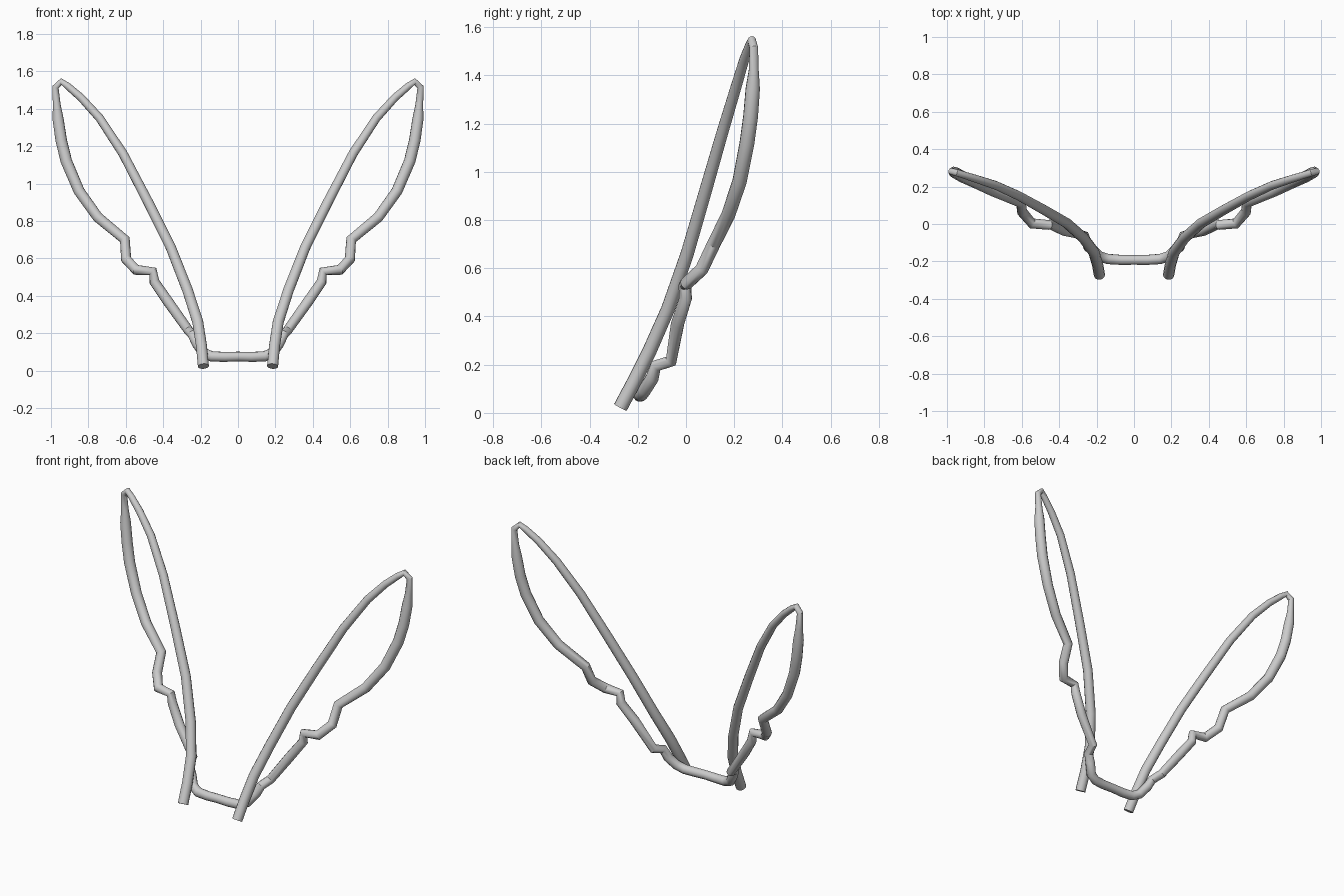
import bpy

grey = bpy.data.materials.new("light grey")
grey.diffuse_color = (0.6, 0.6, 0.6, 1)

# Centre line of one wing: x, y, z, radius
stem = [(.185, -.272, .023, .030), (.195, -.215, .13, .030), (.215, -.15, .26, .030),
        (.27, -.075, .43, .029), (.36, .005, .66, .028), (.48, .075, .90, .027),
        (.615, .15, 1.16, .025), (.74, .207, 1.35, .023), (.84, .24, 1.46, .021)]
tip = [(.91, .262, 1.52, .019), (.945, .273, 1.545, .018), (.976, .281, 1.515, .018),
       (.969, .281, 1.42, .021)]
outer_edge = [(.962, .277, 1.345, .030), (.945, .268, 1.23, .031), (.918, .253, 1.12, .031),
              (.85, .222, .96, .030), (.75, .175, .82, .029), (.605, .115, .70, .028),
              (.598, .065, .595, .028), (.545, .003, .538, .028), (.455, -.005, .530, .026),
              (.447, -.002, .475, .027), (.375, -.035, .37, .028), (.265, -.062, .215, .026),
              (.245, -.125, .195, .026), (.22, -.14, .145, .028), (.185, -.172, .095, .028)]
bridge = [(.14, -.187, .075, .028), (.07, -.192, .073, .027), (0, -.192, .075, .026)]

half = stem + tip + outer_edge + bridge
path = half + [(-x, y, z, r) for x, y, z, r in reversed(half[:-1])]

# One continuous tapered tube, left and right wings joined by the bridge
curve = bpy.data.curves.new("wing_frame", "CURVE")
curve.dimensions = "3D"
curve.twist_mode = "MINIMUM"
curve.bevel_depth = 1.0
curve.bevel_resolution = 4
curve.use_fill_caps = True
spline = curve.splines.new("POLY")
spline.points.add(len(path) - 1)
for point, (x, y, z, r) in zip(spline.points, path):
    point.co = (x, y, z, 1)
    point.radius = r
curve.materials.append(grey)

frame = bpy.data.objects.new("wing_frame", curve)
bpy.context.collection.objects.link(frame)
bpy.context.view_layer.objects.active = frame
frame.select_set(True)
bpy.ops.object.convert(target="MESH")
bpy.ops.object.shade_smooth_by_angle(angle=0.7)
